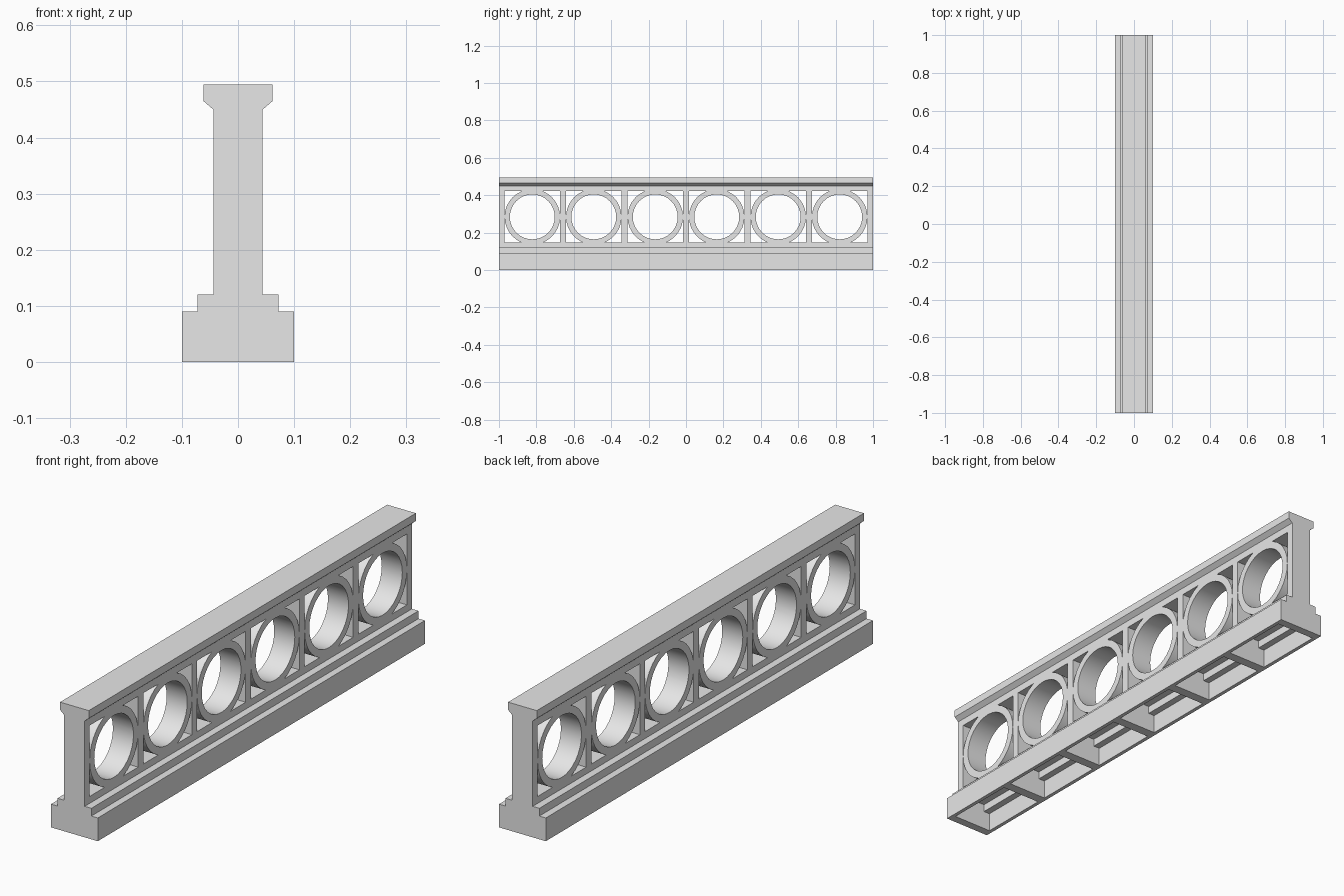
import bpy, bmesh, math

if "Cube" in bpy.data.objects:
    bpy.data.objects.remove(bpy.data.objects["Cube"])

PITCH = 0.3287            # spacing of the round openings
CENTRE_Z = 0.284          # height of the round openings
RING_OUT, RING_IN = 0.1485, 0.120
SEGMENTS = 32

stone = bpy.data.materials.new("light_grey_stone")
stone.diffuse_color = (0.8, 0.8, 0.8, 1)
stone.use_nodes = True
stone.node_tree.nodes["Principled BSDF"].inputs["Base Color"].default_value = stone.diffuse_color


def prism(bm, points, axis, start, end):
    """Closed prism: points are (x, z) swept along y, or (y, z) swept along x."""
    def place(p, d):
        return (p[0], d, p[1]) if axis == "y" else (d, p[0], p[1])
    low = [bm.verts.new(place(p, start)) for p in points]
    high = [bm.verts.new(place(p, end)) for p in points]
    faces = [bm.faces.new(low), bm.faces.new(high)]
    n = len(points)
    for i in range(n):
        j = (i + 1) % n
        faces.append(bm.faces.new((low[i], low[j], high[j], high[i])))
    bmesh.ops.recalc_face_normals(bm, faces=faces)


def make_object(name, bm):
    mesh = bpy.data.meshes.new(name)
    bm.to_mesh(mesh)
    bm.free()
    mesh.materials.append(stone)
    obj = bpy.data.objects.new(name, mesh)
    bpy.context.collection.objects.link(obj)
    return obj


def mirrored(half):
    """Full symmetric outline from its right half, listed bottom to top."""
    return half + [(-x, z) for x, z in reversed(half)]


# Balustrade body: stepped plinth, wall and chamfered coping in one profile
bm = bmesh.new()
prism(bm, mirrored([(0.10, 0), (0.10, 0.09), (0.0725, 0.09), (0.0725, 0.12),
                    (0.044, 0.12), (0.044, 0.45), (0.0615, 0.465),
                    (0.0615, 0.495)]), "y", -1, 1)
body = make_object("balustrade", bm)

# Cutters: round openings, corner gaps around the rings, hollows under the plinth
bm = bmesh.new()
step = 2 * math.pi / SEGMENTS
arc = [(RING_OUT * math.cos(i * step), RING_OUT * math.sin(i * step)) for i in range(7)]
corner = arc + [(arc[0][0], arc[-1][1])]
hollow = mirrored([(0.085, -0.05), (0.085, 0.075), (0.0575, 0.075), (0.0575, 0.105)])
for k in range(6):
    cy = (k - 2.5) * PITCH
    circle = [(cy + RING_IN * math.cos(i * step), CENTRE_Z + RING_IN * math.sin(i * step))
              for i in range(SEGMENTS)]
    prism(bm, circle, "x", -0.2, 0.2)
    for sy in (-1, 1):
        for sz in (-1, 1):
            prism(bm, [(cy + sy * y, CENTRE_Z + sz * z) for y, z in corner], "x", -0.2, 0.2)
    prism(bm, hollow, "y", cy - 0.145, cy + 0.145)
cutter = make_object("opening_cutter", bm)
cutter.hide_render = True

# Cut the openings, then smooth the round tunnels only
cut = body.modifiers.new("openings", "BOOLEAN")
cut.operation = "DIFFERENCE"
cut.solver = "EXACT"
cut.object = cutter
bpy.context.view_layer.objects.active = body
body.select_set(True)
bpy.ops.object.modifier_apply(modifier=cut.name)
bpy.data.objects.remove(cutter)
bpy.ops.object.shade_smooth_by_angle(angle=math.radians(30))
